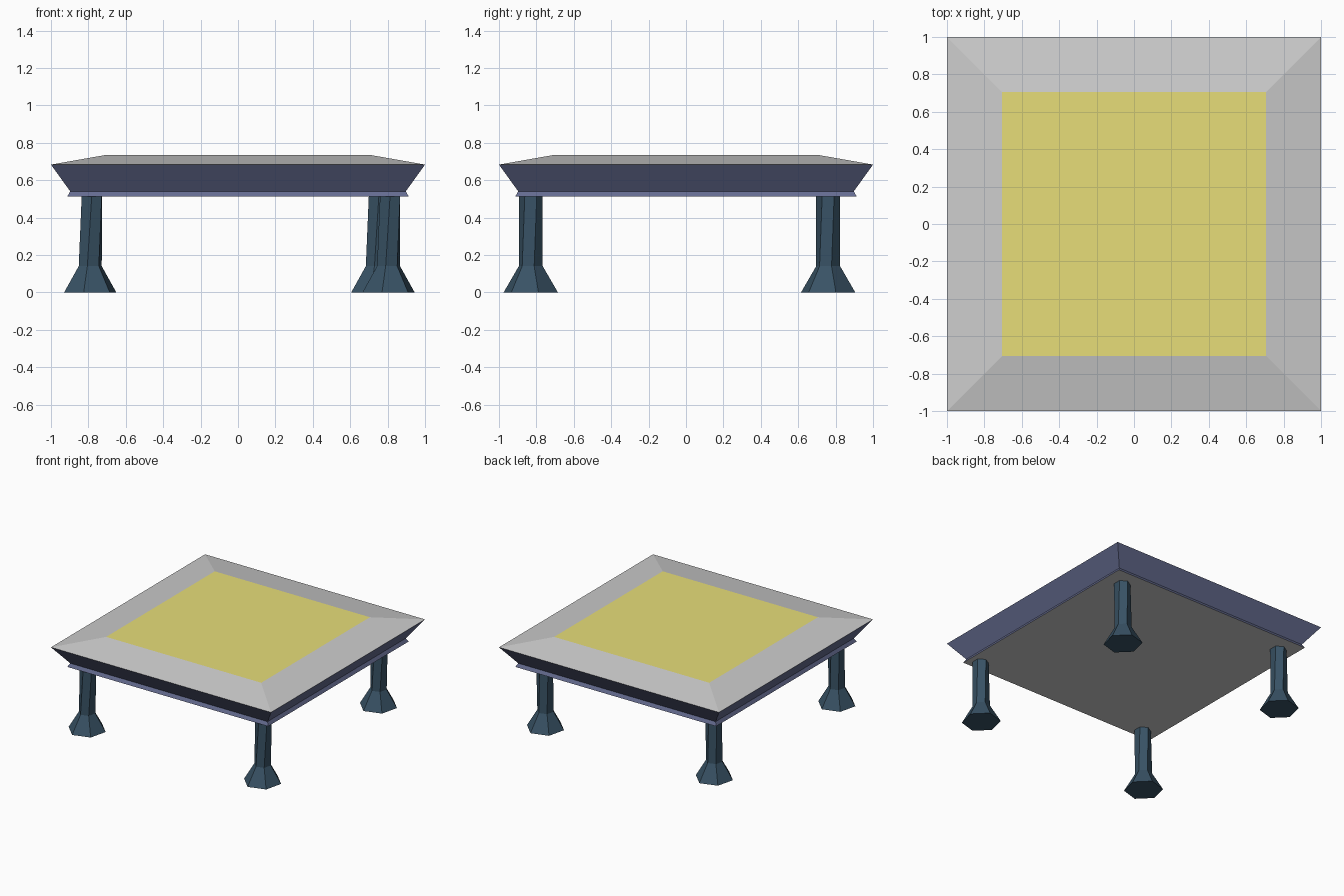
import bpy, math
from math import radians, cos, sin

if "Cube" in bpy.data.objects:
    bpy.data.objects.remove(bpy.data.objects["Cube"])


def material(name, rgb):
    m = bpy.data.materials.new(name)
    m.diffuse_color = (*rgb, 1)
    m.use_nodes = True
    m.node_tree.nodes["Principled BSDF"].inputs["Base Color"].default_value = m.diffuse_color
    return m


def loft(name, rings, mat=None, cap_bottom=False, cap_top=False):
    """Skin a stack of equal-sided rings, listed from bottom to top."""
    n = len(rings[0])
    verts = [v for r in rings for v in r]
    faces = []
    for k in range(len(rings) - 1):
        a, b = k * n, (k + 1) * n
        faces += [(a + i, a + (i + 1) % n, b + (i + 1) % n, b + i) for i in range(n)]
    if cap_bottom:
        faces.append(tuple(reversed(range(n))))
    if cap_top:
        faces.append(tuple(range(len(verts) - n, len(verts))))
    me = bpy.data.meshes.new(name)
    me.from_pydata(verts, [], faces)
    ob = bpy.data.objects.new(name, me)
    bpy.context.collection.objects.link(ob)
    if mat:
        me.materials.append(mat)
    return ob


def square(h, z):
    return [(-h, -h, z), (h, -h, z), (h, h, z), (-h, h, z)]


def hexagon(cx, cy, r, z, turn):
    angles = [radians(turn + 60 * i) for i in range(6)]
    return [(cx + r * cos(a), cy + 1.03 * r * sin(a), z) for a in angles]


yellow = material("yellow", (0.8, 0.73, 0.19))
navy = material("navy", (0.13, 0.15, 0.28))
slate = material("slate", (0.04, 0.085, 0.13))

# Tabletop: underside, undercut apron, sloping border and centre panel
underside = loft("underside", [square(0.913, 0.512)], None, cap_bottom=True)
apron = loft("apron", [square(0.913, 0.512), square(0.897, 0.54), square(1.0, 0.683)], navy)
border = loft("top_border", [square(1.0, 0.683), square(0.705, 0.735)])
panel = loft("top_panel", [square(0.705, 0.735)], yellow, cap_top=True)

# Legs: six-sided shafts, slightly twisted, on flared feet
legs = {
    "front_left_leg": (-0.79, -0.83),
    "front_right_leg": (0.805, -0.83),
    "back_left_leg": (-0.79, 0.76),
    "back_right_leg": (0.745, 0.76),
}
for name, (x, y) in legs.items():
    loft(name, [hexagon(x, y, 0.145, 0, 16),
                hexagon(x, y, 0.064, 0.14, 16),
                hexagon(x + 0.008, y, 0.062, 0.515, 30)],
         slate, cap_bottom=True, cap_top=True)
